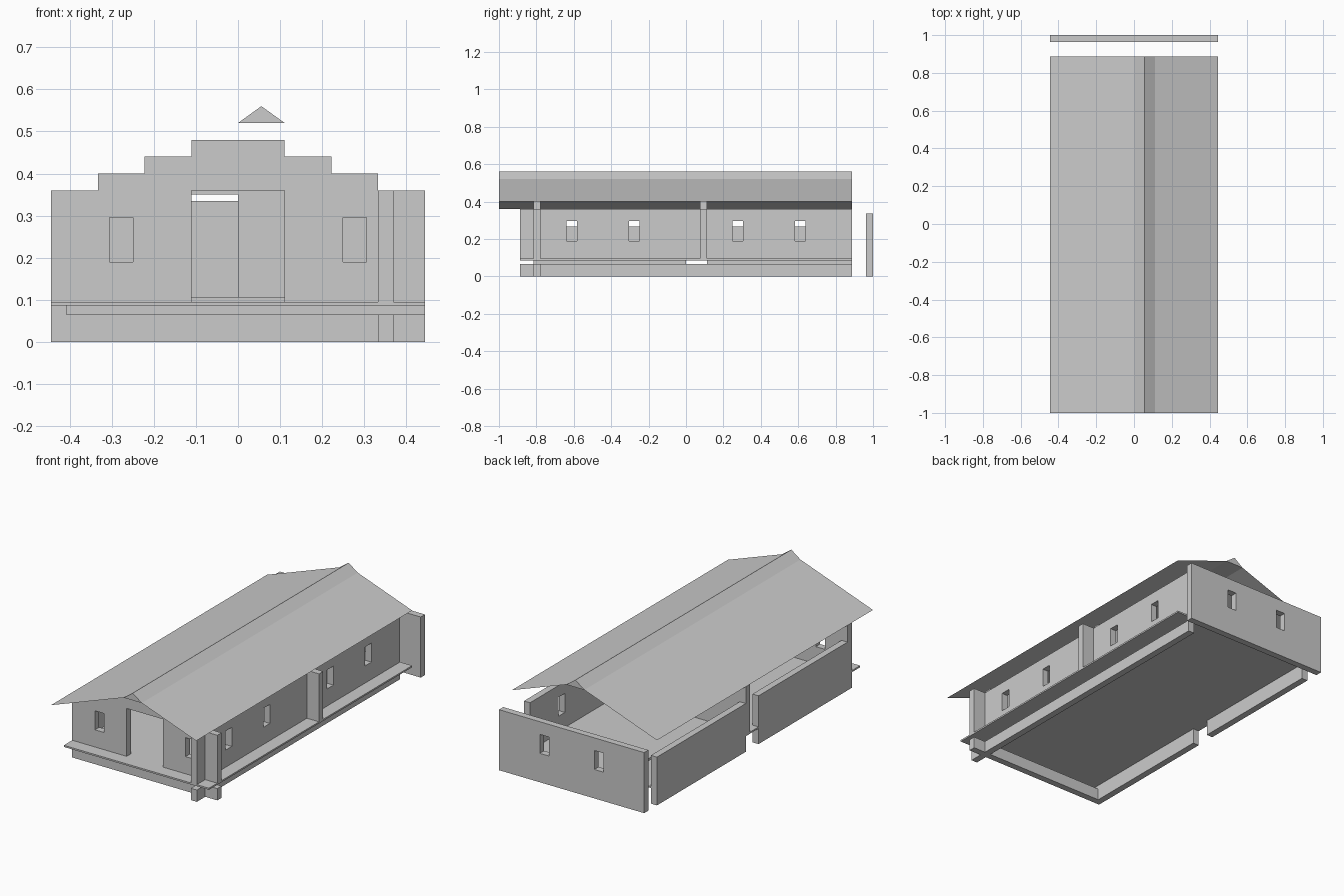
import bpy, bmesh
from mathutils import Vector

cube = bpy.data.objects.get("Cube")
if cube:
    bpy.data.objects.remove(cube, do_unlink=True)

GREY = (0.6, 0.6, 0.6, 1)
mat = bpy.data.materials.new("plain grey")
mat.use_nodes = True
mat.diffuse_color = GREY
mat.node_tree.nodes["Principled BSDF"].inputs["Base Color"].default_value = GREY

U = 0.111          # plan module
T = 0.037          # wall thickness
W, L = 4 * U, 8 * U
FLOOR, EAVE = 0.095, 0.36


def finish(name, bm):
    bmesh.ops.recalc_face_normals(bm, faces=bm.faces)
    mesh = bpy.data.meshes.new(name)
    bm.to_mesh(mesh)
    bm.free()
    mesh.materials.append(mat)
    obj = bpy.data.objects.new(name, mesh)
    bpy.context.collection.objects.link(obj)
    return obj


def rect(a0, a1, z0, z1):
    return [(a0, z0), (a1, z0), (a1, z1), (a0, z1)]


def wall(name, axis, start, thick, outline, holes=()):
    """Upright panel: an outline with holes, extruded along x or y."""
    bm = bmesh.new()
    for loop in [outline, *holes]:
        vs = [bm.verts.new((start, a, z) if axis == 'x' else (a, start, z)) for a, z in loop]
        for i, v in enumerate(vs):
            bm.edges.new((v, vs[i - 1]))
    bmesh.ops.triangle_fill(bm, use_beauty=True, edges=bm.edges[:])
    bmesh.ops.dissolve_limit(bm, angle_limit=0.01, verts=bm.verts[:], edges=bm.edges[:])
    res = bmesh.ops.extrude_face_region(bm, geom=bm.faces[:], use_keep_orig=True)
    move = Vector((thick, 0, 0)) if axis == 'x' else Vector((0, thick, 0))
    bmesh.ops.translate(bm, vec=move, verts=[g for g in res["geom"] if isinstance(g, bmesh.types.BMVert)])
    return finish(name, bm)


def window(module, z0=0.19, z1=0.295):
    return rect((module - 0.25) * U, (module + 0.25) * U, z0, z1)


def stepped_gable(base):
    """Stepped top edge, given the bottom edge from left to right."""
    pts = list(base)
    for i in range(4, 1, -1):
        z = EAVE + (4 - i) * 0.04
        pts += [(i * U, z), ((i - 1) * U, z)]
    pts += [(U, 0.48), (-U, 0.48)]
    for i in range(2, 5):
        z = EAVE + (4 - i) * 0.04
        pts += [(-(i - 1) * U, z), (-i * U, z)]
    return pts


# foundation beams and floor
wall("front_foundation", 'y', -0.815, T, rect(-W, W, 0, 0.065))
wall("right_foundation", 'x', 3 * U, T, rect(-L, L, 0, 0.065))
wall("floor", 'y', -L, 2 * L, rect(-W, W, 0.086, FLOOR))
wall("inner_floor", 'y', -2 * U, 8 * U, rect(-2 * U, 3 * U, FLOOR, 0.107))

# front gable wall with a doorway and two windows
door = [(-W, FLOOR), (-U, FLOOR), (-U, EAVE), (U, EAVE), (U, FLOOR), (W, FLOOR)]
wall("front_wall", 'y', -0.815, T, stepped_gable(door), [window(-2.5), window(2.5)])

# middle partition with a narrower doorway
wall("partition", 'y', 0.074, T, stepped_gable([(-W, FLOOR), (W, FLOOR)]),
     [rect(-U, 0, 0.107, 0.35)])

# right wall with four windows
wall("right_wall", 'x', 3 * U, T, rect(-L, L, FLOOR, EAVE),
     [window(m) for m in (-5.5, -2.5, 2.5, 5.5)])

# left wall in two lengths, standing on the ground
wall("left_wall_front", 'x', -W, T, rect(-0.815, 0, 0, 0.267))
wall("left_wall_back", 'x', -W, T, rect(U, L, 0, 0.267))

# detached back wall with two windows
wall("back_wall", 'y', 1 - T, T, rect(-W, W, 0, 0.335),
     [window(m, 0.16, 0.265) for m in (-1.5, 1.5)])

# thin roof slopes and closed ridge cap
def slope(name, a, b):
    bm = bmesh.new()
    ends = [(a, -1), (b, -1), (b, L), (a, L)]
    bm.faces.new([bm.verts.new((p[0], y, p[1])) for p, y in ends])
    obj = finish(name, bm)
    if obj.data.polygons[0].normal.z < 0:
        obj.data.flip_normals()


slope("left_roof", (-W, EAVE), (0, 0.52))
slope("right_roof", (U, 0.52), (W, 0.40))
wall("ridge_cap", 'y', -1, 1 + L, [(0, 0.52), (U, 0.52), (U / 2, 0.56)])
